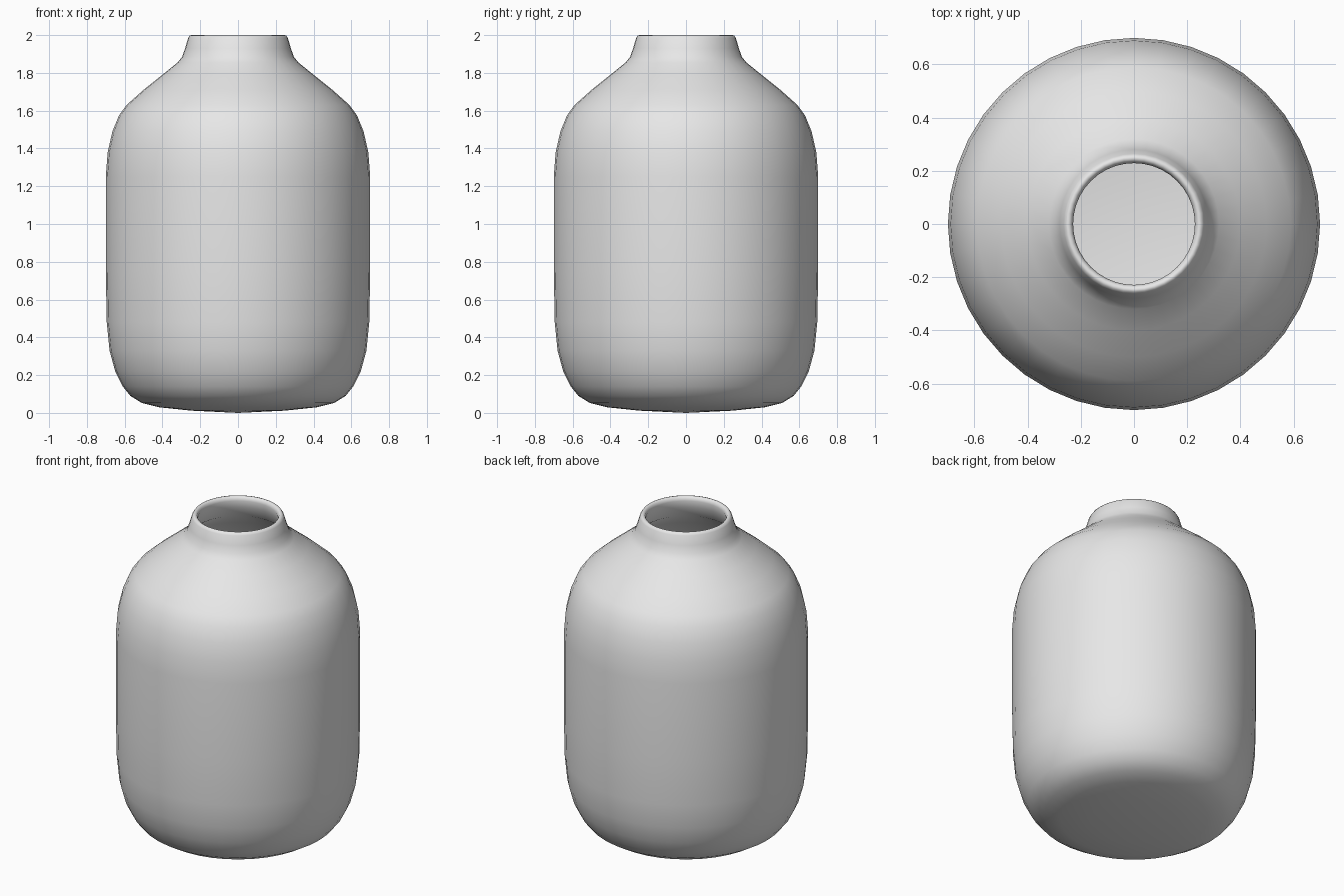
import bpy
import bmesh
from math import tau, radians

SEGMENTS = 40

cube = bpy.data.objects.get("Cube")
if cube:
    bpy.data.objects.remove(cube, do_unlink=True)

# Plain grey clay
clay = bpy.data.materials.new("grey_clay")
clay.use_nodes = True
clay.diffuse_color = (0.8, 0.8, 0.8, 1)
clay.node_tree.nodes["Principled BSDF"].inputs["Base Color"].default_value = (0.8, 0.8, 0.8, 1)

# Outer wall, as radius and height from the base centre to the rim
outer = [(0, 0), (0.25, 0.012), (0.42, 0.03), (0.51, 0.053), (0.57, 0.09), (0.61, 0.14),
         (0.65, 0.22), (0.68, 0.33), (0.695, 0.48), (0.7, 0.75), (0.7, 1.25),
         (0.69, 1.38), (0.665, 1.49), (0.63, 1.575), (0.59, 1.63), (0.5, 1.71),
         (0.4, 1.79), (0.32, 1.855), (0.296, 1.885), (0.28, 1.93), (0.264, 1.985)]

# Rounded lip
lip = [(0.255, 1.998), (0.245, 2.0), (0.235, 1.993), (0.229, 1.975)]

# Hollow inside, from the neck down to the floor
inner = [(0.24, 1.93), (0.262, 1.865), (0.38, 1.768), (0.57, 1.61), (0.64, 1.48),
         (0.67, 1.25), (0.67, 0.75), (0.65, 0.34), (0.58, 0.15), (0.49, 0.083),
         (0.25, 0.045), (0, 0.035)]

# Turn the profile around the vertical axis
bm = bmesh.new()
verts = [bm.verts.new((r, 0, z)) for r, z in outer + lip + inner]
edges = [bm.edges.new(pair) for pair in zip(verts, verts[1:])]
bmesh.ops.spin(bm, geom=verts + edges, cent=(0, 0, 0), axis=(0, 0, 1),
               angle=tau, steps=SEGMENTS, use_merge=False)
bmesh.ops.remove_doubles(bm, verts=bm.verts[:], dist=0.0005)
bmesh.ops.recalc_face_normals(bm, faces=bm.faces[:])

mesh = bpy.data.meshes.new("vase_body")
bm.to_mesh(mesh)
bm.free()
mesh.materials.append(clay)
vase = bpy.data.objects.new("vase_body", mesh)
bpy.context.collection.objects.link(vase)

# Smooth glaze
bpy.ops.object.select_all(action="DESELECT")
vase.select_set(True)
bpy.context.view_layer.objects.active = vase
bpy.ops.object.shade_smooth_by_angle(angle=radians(60))
